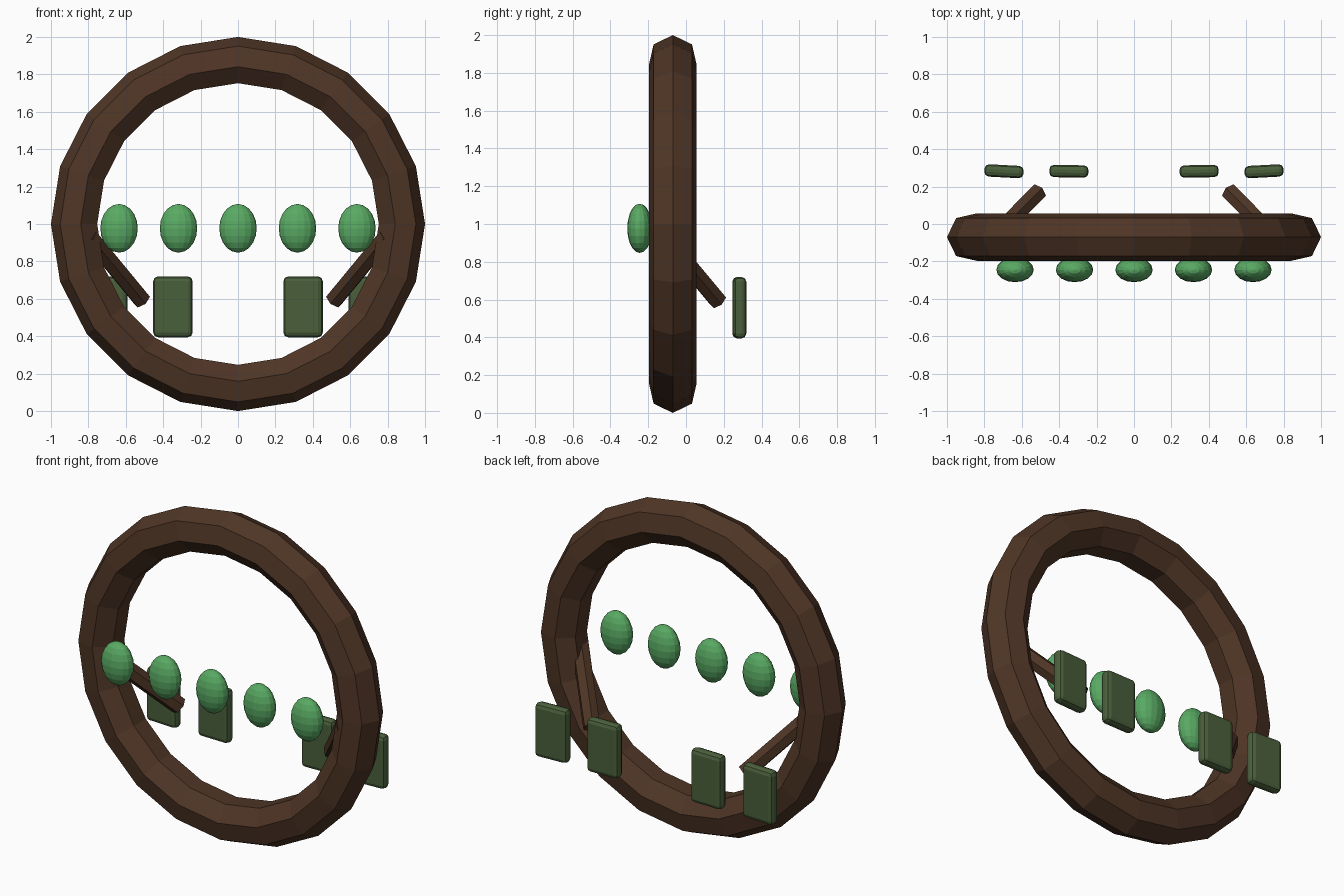
import bpy
from math import radians
from mathutils import Vector

cube = bpy.data.objects.get("Cube")
if cube:
    bpy.data.objects.remove(cube, do_unlink=True)


def make_material(name, rgb):
    mat = bpy.data.materials.new(name)
    mat.use_nodes = True
    mat.diffuse_color = (*rgb, 1)
    mat.node_tree.nodes["Principled BSDF"].inputs["Base Color"].default_value = (*rgb, 1)
    return mat


wood = make_material("dark brown wood", (0.078, 0.036, 0.019))
gem_green = make_material("bright green", (0.1, 0.4, 0.125))
pad_green = make_material("dull olive green", (0.068, 0.115, 0.044))


def finish(name, mat):
    obj = bpy.context.object
    obj.name = name
    obj.data.materials.append(mat)
    return obj


# Upright faceted ring
bpy.ops.mesh.primitive_torus_add(
    major_segments=20, minor_segments=7, major_radius=0.87, minor_radius=0.13,
    location=(0, -0.07, 1), rotation=(radians(90), 0, 0))
finish("ring", wood)

# Row of egg-shaped studs along the front
for i in range(5):
    bpy.ops.mesh.primitive_uv_sphere_add(
        segments=16, ring_count=10, radius=1, location=((i - 2) * 0.318, -0.245, 0.977))
    stud = finish(f"stud_{i + 1}", gem_green)
    stud.scale = (0.1, 0.066, 0.13)

for side, label in ((1, "left"), (-1, "right")):
    # Angled peg running from inside the ring to the back
    start = Vector((side * 0.80, -0.12, 0.94))
    end = Vector((side * 0.513, 0.17, 0.592))
    axis = end - start
    bpy.ops.mesh.primitive_cylinder_add(
        vertices=6, radius=0.05, depth=axis.length, location=(start + end) / 2,
        rotation=axis.to_track_quat("Z", "Y").to_euler())
    finish(f"{label}_peg", wood)

    # Rounded pads behind the ring
    for part, x, turn in (("inner", 0.348, 1), ("outer", 0.695, 3)):
        bpy.ops.mesh.primitive_cube_add(
            size=1, location=(side * x, 0.282, 0.557), rotation=(0, 0, radians(side * turn)))
        pad = finish(f"{label}_{part}_pad", pad_green)
        pad.scale = (0.21, 0.066, 0.325)
        bpy.ops.object.transform_apply(location=False, rotation=False, scale=True)
        bevel = pad.modifiers.new("rounded edges", "BEVEL")
        bevel.width = 0.025
        bevel.segments = 2
